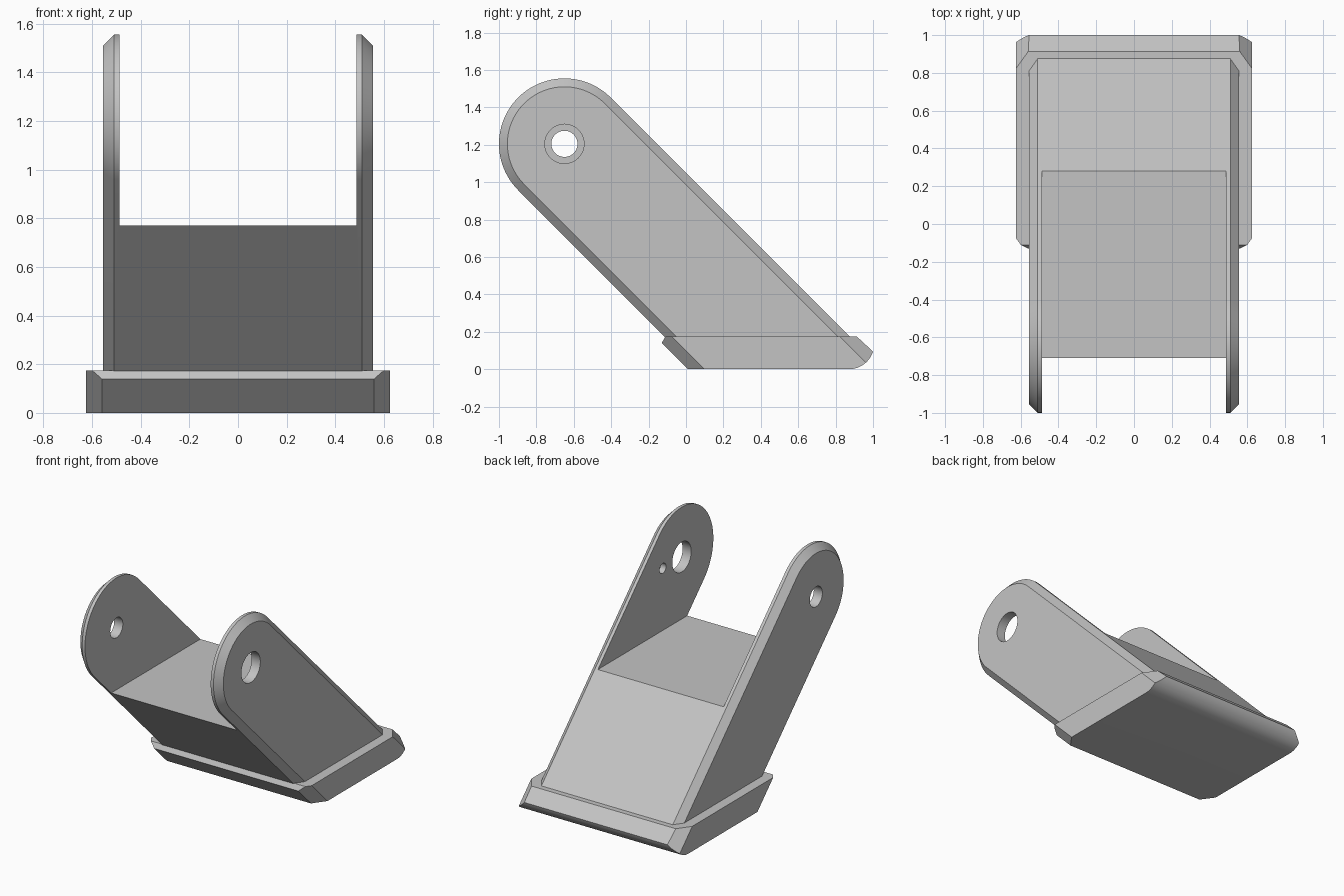
import bpy, bmesh, math
from mathutils import Vector

cube = bpy.data.objects.get("Cube")
if cube:
    bpy.data.objects.remove(cube, do_unlink=True)

grey = bpy.data.materials.new("plain grey")
grey.use_nodes = True
colour = (0.55, 0.55, 0.55, 1)
grey.diffuse_color = colour
grey.node_tree.nodes["Principled BSDF"].inputs["Base Color"].default_value = colour

PIVOT = Vector((-0.65, 1.205))   # y, z of the pin axis
RADIUS, CHAMFER = 0.35, 0.045
HALF_W, HALF_SLOT = 0.555, 0.488
SHELF_Z = 0.77


def make_object(name, bm):
    bmesh.ops.recalc_face_normals(bm, faces=bm.faces)
    mesh = bpy.data.meshes.new(name)
    bm.to_mesh(mesh)
    bm.free()
    obj = bpy.data.objects.new(name, mesh)
    bpy.context.collection.objects.link(obj)
    mesh.materials.append(grey)
    return obj


def loft(name, sections):
    """Join matching (x, outline) sections and cap both ends."""
    bm = bmesh.new()
    rings = [[bm.verts.new((x, y, z)) for y, z in outline] for x, outline in sections]
    for a, b in zip(rings, rings[1:]):
        for i in range(len(a)):
            j = (i + 1) % len(a)
            bm.faces.new((a[i], a[j], b[j], b[i]))
    bm.faces.new(rings[0])
    bm.faces.new(rings[-1])
    return bm


def activate(obj):
    bpy.ops.object.select_all(action='DESELECT')
    obj.select_set(True)
    bpy.context.view_layer.objects.active = obj


def cut(target, cutter):
    cutter.hide_render = True
    mod = target.modifiers.new("cut", 'BOOLEAN')
    mod.operation, mod.solver, mod.object = 'DIFFERENCE', 'EXACT', cutter
    activate(target)
    bpy.ops.object.modifier_apply(modifier=mod.name)
    bpy.data.objects.remove(cutter, do_unlink=True)


def circle(y, z, r, n=48):
    return [(y + r * math.cos(2 * math.pi * i / n), z + r * math.sin(2 * math.pi * i / n))
            for i in range(n)]


# Slanted body: round top, straight sides running down at 45 degrees
def body_outline(r, foot=0.1, n=48):
    pts = []
    for i in range(n + 1):
        a = math.radians(45 + 180 * i / n)
        pts.append((PIVOT.x + r * math.cos(a), PIVOT.y + r * math.sin(a)))
    low, high = sum(pts[-1]), sum(pts[0])
    return pts + [(low - foot, foot), (high - foot, foot)]


outer, inner = body_outline(RADIUS - CHAMFER), body_outline(RADIUS)
edge = HALF_W - CHAMFER
body = make_object("bracket_body", loft("body", [
    (-HALF_W, outer), (-edge, inner), (edge, inner), (HALF_W, outer)]))

# Slot between the two arms, above the shelf
slot = [(-2, SHELF_Z), (2, SHELF_Z), (2, 2), (-2, 2)]
cut(body, make_object("slot_cutter", loft("slot", [(-HALF_SLOT, slot), (HALF_SLOT, slot)])))

# Pin holes through the arms, and a small blind hole inside the left arm
for name, y, r, x0, x1 in (("left_pin", PIVOT.x, 0.105, 0.3, 0.7),
                           ("right_pin", PIVOT.x, 0.07, -0.7, -0.3),
                           ("stop_hole", PIVOT.x + 0.21, 0.035, 0.4, 0.53)):
    ring = circle(y, PIVOT.y, r)
    cut(body, make_object(name + "_cutter", loft(name, [(x0, ring), (x1, ring)])))

# Base flange: skewed slab with a rounded lower back edge
TOP, HALF_F = 0.175, 0.625
flange = [(0.01, 0), (-0.13, 0.14), (-0.11, TOP), (0.913, TOP)]
sweep, run = math.radians(72), 0.13
bend = run / math.sin(sweep)
for i in range(17):
    a = sweep * (1 - i / 16)
    flange.append((0.87 + bend * math.sin(a), bend * (1 - math.cos(a))))
bm = loft("flange", [(-HALF_F, flange), (HALF_F, flange)])

# Chamfer its four corners along the slant
for sx in (-1, 1):
    for sy, y in ((-1, 0.01), (1, 1.088)):
        along = Vector((0, -1, 1))
        across = Vector((sx * 0.065, -sy * 0.09, 0))
        normal = along.cross(across)
        if normal.x * sx < 0:
            normal.negate()
        bmesh.ops.bisect_plane(bm, geom=bm.verts[:] + bm.edges[:] + bm.faces[:],
                               plane_co=(sx * 0.56, y, 0), plane_no=normal.normalized(),
                               clear_outer=True)
        bmesh.ops.holes_fill(bm, edges=[e for e in bm.edges if e.is_boundary])
base = make_object("base_flange", bm)

for obj in (body, base):
    activate(obj)
    bpy.ops.object.shade_smooth_by_angle(angle=math.radians(25))
